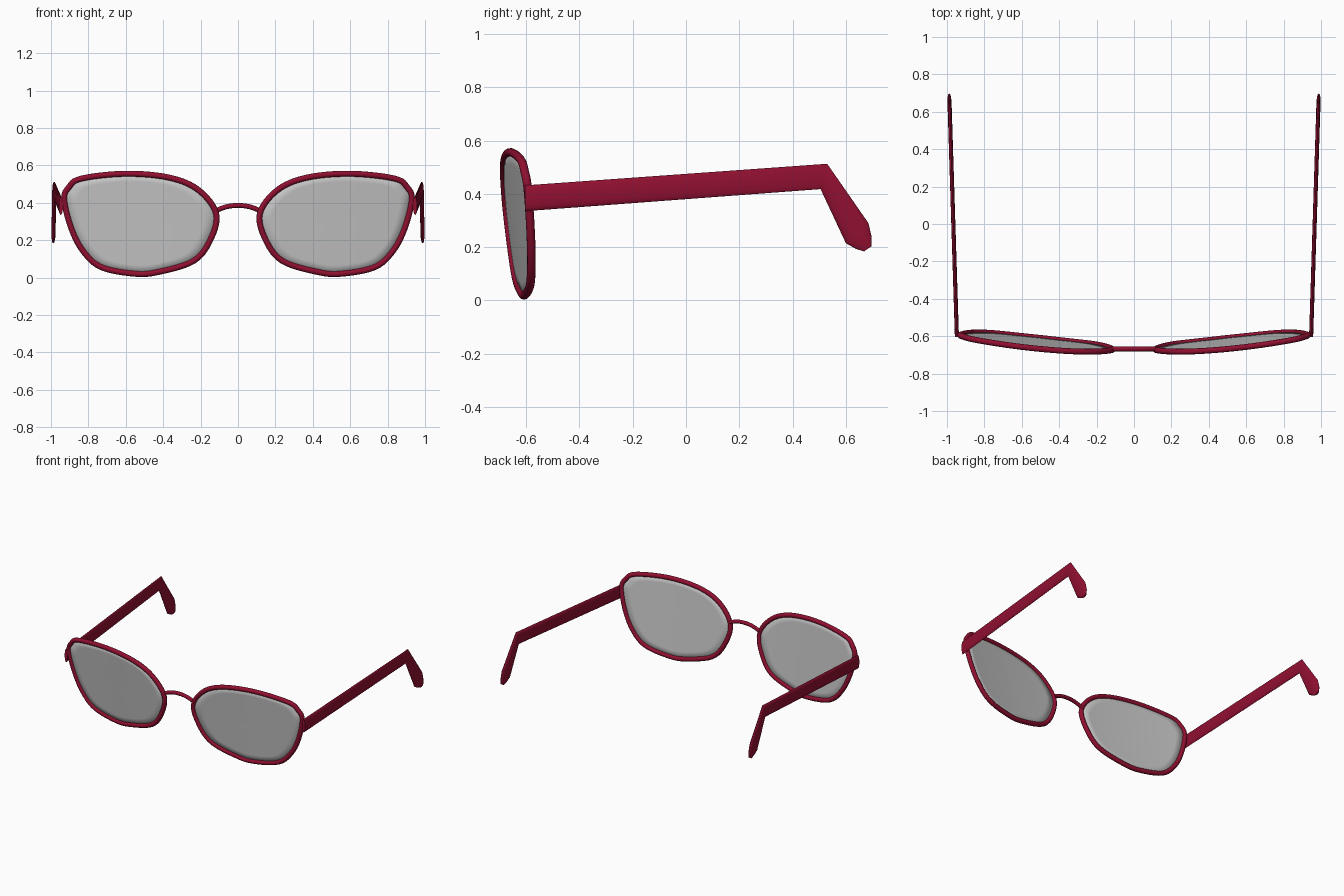
import bpy, bmesh, math
from mathutils import Vector

if "Cube" in bpy.data.objects:
    bpy.data.objects.remove(bpy.data.objects["Cube"])


def make_material(name, color, rough):
    m = bpy.data.materials.new(name)
    m.use_nodes = True
    m.diffuse_color = color
    b = m.node_tree.nodes["Principled BSDF"]
    b.inputs["Base Color"].default_value = color
    b.inputs["Roughness"].default_value = rough
    return m


RED = make_material("dark red", (0.28, 0.005, 0.03, 1), 0.5)
GREY = make_material("lens grey", (0.57, 0.57, 0.57, 1), 0.5)
RIM_R = 0.016


def finish(obj, mat, mirror=True):
    obj.data.materials.clear()
    obj.data.materials.append(mat)
    bpy.ops.object.select_all(action="DESELECT")
    obj.select_set(True)
    bpy.context.view_layer.objects.active = obj
    bpy.ops.object.shade_smooth_by_angle(angle=math.radians(40))
    if mirror:
        obj.modifiers.new("mirror", "MIRROR").use_mirror_merge = False
    return obj


def mesh_object(name, bm):
    bmesh.ops.recalc_face_normals(bm, faces=bm.faces)
    me = bpy.data.meshes.new(name)
    bm.to_mesh(me)
    bm.free()
    obj = bpy.data.objects.new(name, me)
    bpy.context.collection.objects.link(obj)
    return obj


def tube(name, points, radius, cyclic):
    """Round wire along a path, turned into a mesh."""
    cu = bpy.data.curves.new(name, "CURVE")
    cu.dimensions = "3D"
    cu.bevel_depth = radius
    cu.bevel_resolution = 4
    cu.use_fill_caps = True
    sp = cu.splines.new("POLY")
    sp.points.add(len(points) - 1)
    for p, co in zip(sp.points, points):
        p.co = (*co, 1)
    sp.use_cyclic_u = cyclic
    obj = bpy.data.objects.new(name, cu)
    bpy.context.collection.objects.link(obj)
    bpy.ops.object.select_all(action="DESELECT")
    obj.select_set(True)
    bpy.context.view_layer.objects.active = obj
    bpy.ops.object.convert(target="MESH")
    return bpy.context.view_layer.objects.active


def smooth_loop(pts, steps):
    """Closed Catmull-Rom curve through the points."""
    out, n = [], len(pts)
    for i in range(n):
        a, b, c, d = (Vector(pts[(i + k) % n]) for k in (-1, 0, 1, 2))
        for s in range(steps):
            t = s / steps
            out.append(0.5 * (2 * b + (c - a) * t + (2 * a - 5 * b + 4 * c - d) * t * t
                              + (3 * b - a - 3 * c + d) * t ** 3))
    return out


def on_face(x, z):
    """Place a point on the wrapped, tilted front surface."""
    d = x - 0.1
    return Vector((x, -0.668 + 0.04 * d + 0.08 * d * d + 0.11 * (0.29 - z), z))


# Lens outline, centre line of the rim wire
OUTLINE = [(0.929, 0.42), (0.905, 0.482), (0.838, 0.53), (0.60, 0.556), (0.366, 0.535),
           (0.21, 0.468), (0.116, 0.34), (0.15, 0.197), (0.24, 0.088), (0.424, 0.031),
           (0.55, 0.021), (0.732, 0.057), (0.832, 0.148), (0.895, 0.275)]
loop = smooth_loop(OUTLINE, 6)

# Rims
finish(tube("rim", [on_face(*p) for p in loop], RIM_R, True), RED)

# Lenses: concentric rings following the same surface
bm = bmesh.new()
mid = Vector((0.53, 0.3))
hub = bm.verts.new(on_face(*mid))
previous = None
for k in range(1, 7):
    ring = [bm.verts.new(on_face(*mid.lerp(p, k / 6))) for p in loop]
    for i in range(len(ring)):
        j = (i + 1) % len(ring)
        if previous:
            bm.faces.new((previous[i], previous[j], ring[j], ring[i]))
        else:
            bm.faces.new((hub, ring[j], ring[i]))
    previous = ring
lens = finish(mesh_object("lens", bm), GREY)
solid = lens.modifiers.new("thickness", "SOLIDIFY")
solid.thickness = 0.006
solid.offset = 0

# Bridge: shallow arch between the rims
arch = []
for i in range(17):
    x = -0.12 + 0.24 * i / 16
    arch.append((x, -0.668, 0.386 - 0.03 * (abs(x) / 0.12) ** 2.2))
finish(tube("bridge", arch, 0.013, False), RED, mirror=False)

# Temples: flattened oval sections given by lower and upper (y, z), half thickness
SECTIONS = [((-0.605, 0.335), (-0.605, 0.432), 0.011),
            ((0.505, 0.418), (0.53, 0.513), 0.011),
            ((0.60, 0.215), (0.685, 0.29), 0.011),
            ((0.637, 0.194), (0.697, 0.238), 0.010),
            ((0.668, 0.184), (0.696, 0.203), 0.006)]
SIDES = 16
bm = bmesh.new()
rings = []
for low, high, thick in SECTIONS:
    low, high = Vector(low), Vector(high)
    ring = []
    for i in range(SIDES):
        a = 2 * math.pi * i / SIDES
        y, z = low.lerp(high, 0.5 + 0.5 * math.sin(a))
        ring.append(bm.verts.new((0.947 + 0.0315 * (y + 0.6) + thick * math.cos(a), y, z)))
    rings.append(ring)
for r, s in zip(rings, rings[1:]):
    for i in range(SIDES):
        j = (i + 1) % SIDES
        bm.faces.new((r[i], r[j], s[j], s[i]))
bm.faces.new(rings[0])
bm.faces.new(rings[-1])
finish(mesh_object("temple", bm), RED)
